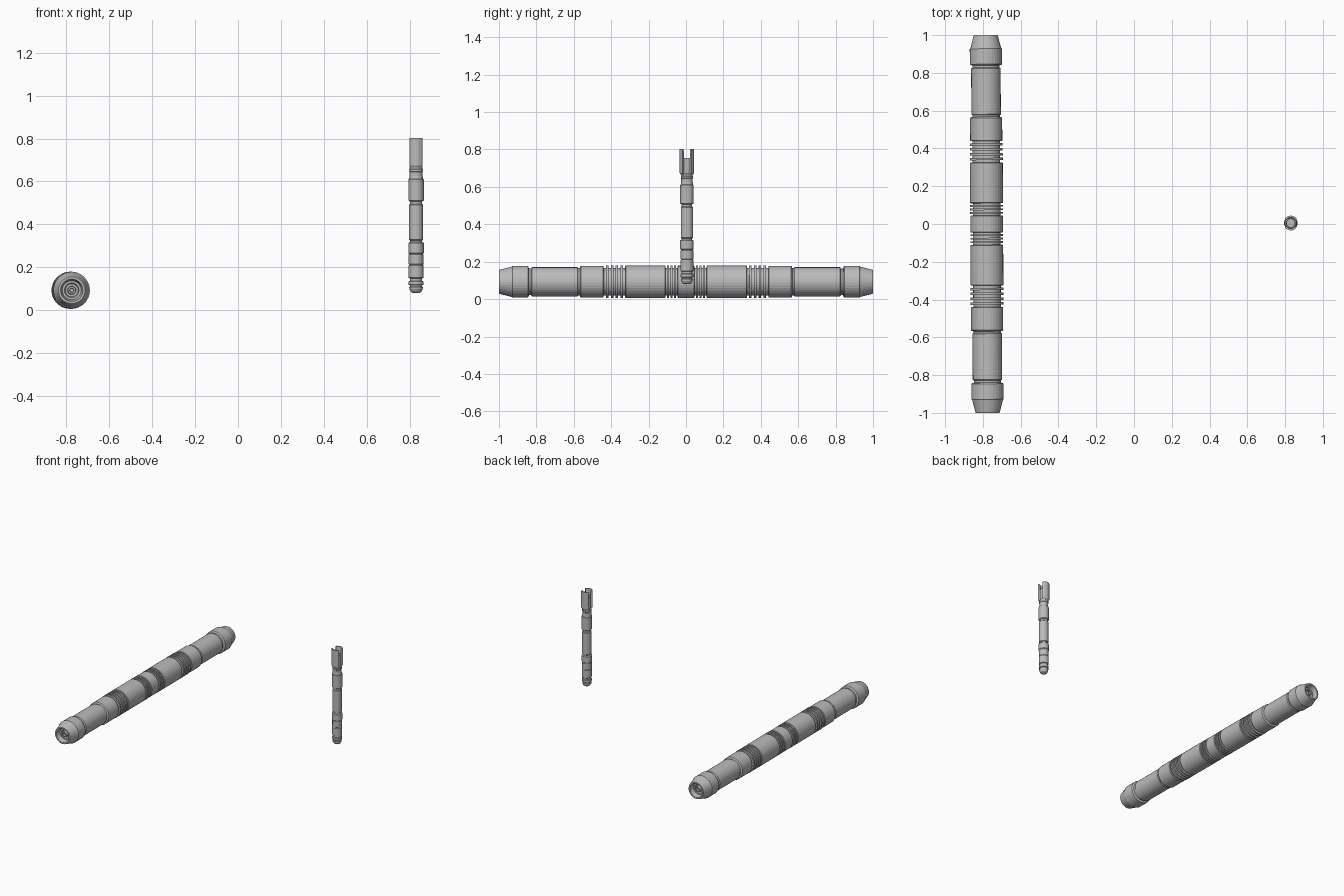
import bpy, bmesh, math
from mathutils import Matrix, Vector

cube = bpy.data.objects.get("Cube")
if cube:
    bpy.data.objects.remove(cube, do_unlink=True)

# One grey metal for everything
metal = bpy.data.materials.new("grey metal")
metal.use_nodes = True
grey = (0.5, 0.5, 0.5, 1)
metal.diffuse_color = grey
metal.node_tree.nodes["Principled BSDF"].inputs["Base Color"].default_value = grey


def finish(name, bm, matrix):
    bmesh.ops.remove_doubles(bm, verts=bm.verts, dist=1e-6)
    bmesh.ops.recalc_face_normals(bm, faces=bm.faces)
    mesh = bpy.data.meshes.new(name)
    bm.to_mesh(mesh)
    bm.free()
    mesh.materials.append(metal)
    obj = bpy.data.objects.new(name, mesh)
    obj.matrix_world = matrix
    bpy.context.collection.objects.link(obj)
    return obj


def lathe(name, profile, matrix, sides=32):
    """Spin (radius, height) points around the local z axis."""
    bm = bmesh.new()
    verts = [bm.verts.new((r, 0, h)) for r, h in profile]
    edges = [bm.edges.new(pair) for pair in zip(verts, verts[1:])]
    bmesh.ops.spin(bm, geom=verts + edges, cent=(0, 0, 0), axis=(0, 0, 1),
                   angle=math.tau, steps=sides, use_merge=True)
    return finish(name, bm, matrix)


def section(r, a, b, bevel=0.003):
    return [(r - bevel, a), (r, a + bevel), (r, b - bevel), (r - bevel, b)]


def fins(r, core, start, stop, count):
    """Thin raised discs separated by grooves down to the core."""
    pts, pitch = [], (stop - start) / (count + 0.5)
    for i in range(count):
        a = start + pitch * (i + 0.5)
        pts += [(core, a), (r, a), (r, a + pitch / 2), (core, a + pitch / 2)]
    return [(core, start)] + pts + [(core, stop)]


# Long double-ended hilt, lying along y: one half profile, mirrored
half = [(0.086, 0), (0.086, 0.042), (0.083, 0.045)]
half += fins(0.087, 0.073, 0.045, 0.11, 3)
half += section(0.087, 0.11, 0.325)
half += fins(0.087, 0.073, 0.325, 0.44, 4)
half += section(0.085, 0.44, 0.565)
half += [(0.073, 0.568), (0.073, 0.577)]
half += section(0.078, 0.578, 0.826)
half += [(0.071, 0.828), (0.071, 0.840)]
half += section(0.085, 0.842, 0.932, 0.004)
# Tapered end with a recessed socket and small nub
half += [(0.064, 0.998), (0.062, 1.0), (0.052, 1.0), (0.044, 0.965), (0.034, 0.965),
         (0.030, 0.95), (0.020, 0.95), (0.018, 0.98), (0.010, 0.98), (0.008, 0.96), (0, 0.96)]

yaw = Matrix.Rotation(0.005, 4, 'Z')
long_place = Matrix.Translation((-0.78, 0, 0.0925)) @ yaw
for name, angle in (("long_hilt_back_half", -90), ("long_hilt_front_half", 90)):
    lathe(name, half, long_place @ Matrix.Rotation(math.radians(angle), 4, 'X'))

# Short upright hilt
short_place = Matrix.Translation((0.83, 0.005, 0))
body = [(0, 0.08), (0.016, 0.08), (0.025, 0.086), (0.031, 0.098), (0.032, 0.108), (0.028, 0.11),
        (0.028, 0.116)]
body += section(0.035, 0.117, 0.135, 0.002)
body += [(0.029, 0.136), (0.029, 0.148)]
body += section(0.035, 0.149, 0.21, 0.002)
body += section(0.034, 0.212, 0.262, 0.002)
body += section(0.036, 0.264, 0.315, 0.003)
body += [(0.028, 0.317), (0.028, 0.325)]
body += section(0.033, 0.327, 0.493, 0.002)
body += [(0.028, 0.495), (0.028, 0.507)]
body += section(0.036, 0.509, 0.612, 0.003)
body += [(0.031, 0.625), (0.031, 0.645), (0.033, 0.647), (0.033, 0.655), (0.031, 0.657),
         (0.031, 0.668), (0.026, 0.672)]
# Hollow emitter tube
body += [(0.026, 0.755), (0.021, 0.755), (0.021, 0.69), (0, 0.69)]
lathe("short_hilt_body", body, short_place, 24)

# Two curved emitter prongs, front and back
for name, turn in (("emitter_prong_back", 0), ("emitter_prong_front", math.pi)):
    bm = bmesh.new()
    corners = [(0.026, 0.664), (0.032, 0.664), (0.039, 0.675), (0.039, 0.803),
               (0.029, 0.803), (0.026, 0.775)]
    spread = math.radians(52)
    start = Matrix.Rotation(math.pi / 2 - spread, 3, 'Z')
    loop = [bm.verts.new(start @ Vector((r, 0, h))) for r, h in corners]
    face = bm.faces.new(loop)
    bmesh.ops.spin(bm, geom=[face], cent=(0, 0, 0), axis=(0, 0, 1),
                   angle=2 * spread, steps=8, use_duplicate=False)
    # Close the starting end when the spin has moved its face
    open_edges = [e for e in bm.edges if e.is_boundary]
    if open_edges:
        bmesh.ops.holes_fill(bm, edges=open_edges)
    finish(name, bm, short_place @ Matrix.Rotation(turn, 4, 'Z'))
